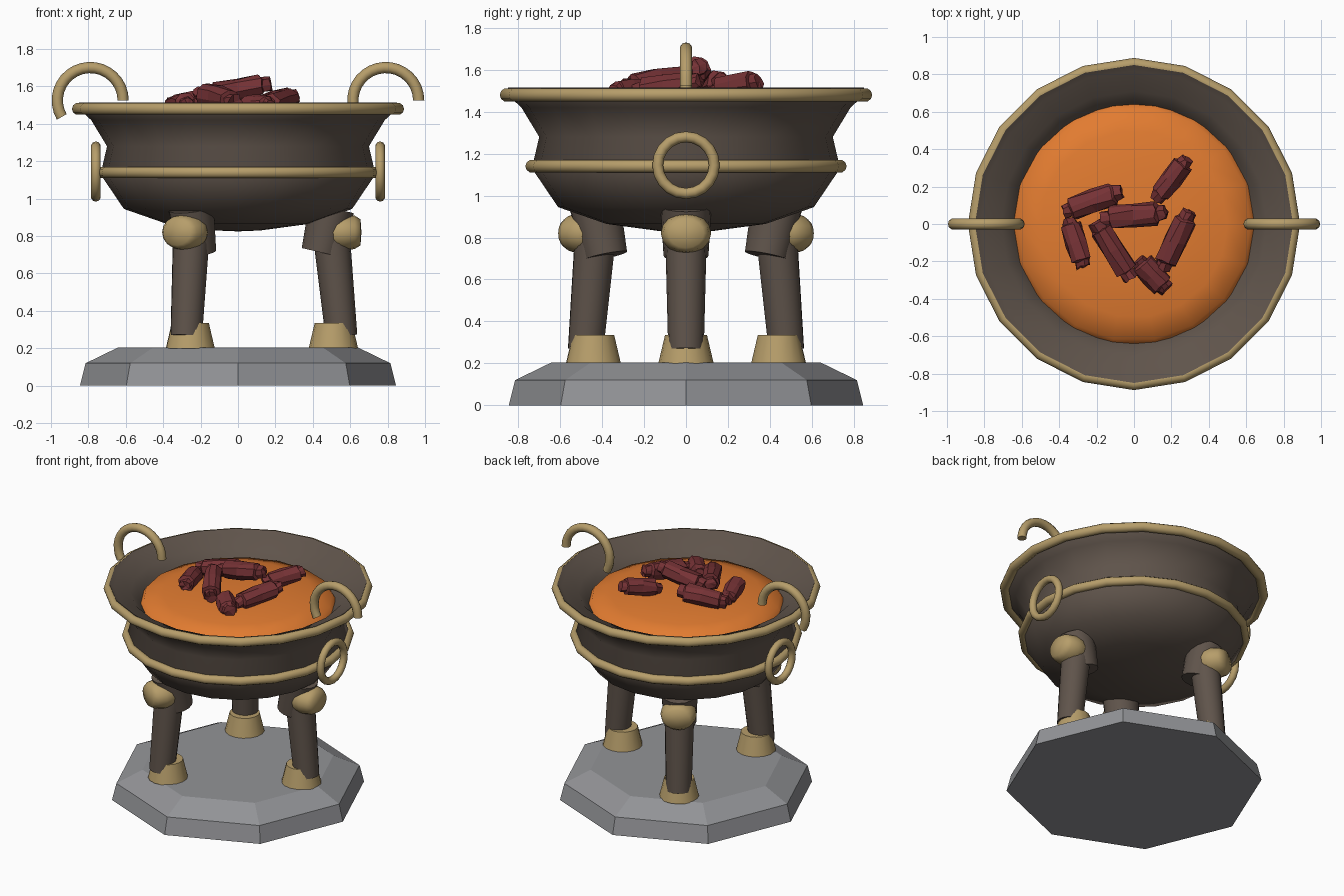
import bpy, bmesh, random
from math import radians, cos, sin, pi
from mathutils import Matrix, Vector

random.seed(4)
cube = bpy.data.objects.get("Cube")
if cube:
    bpy.data.objects.remove(cube, do_unlink=True)


def material(name, rgb):
    m = bpy.data.materials.new(name)
    m.use_nodes = True
    m.diffuse_color = (*rgb, 1)
    m.node_tree.nodes["Principled BSDF"].inputs["Base Color"].default_value = (*rgb, 1)
    return m


iron = material("dark_bronze", (0.115, 0.088, 0.07))
brass = material("brass", (0.47, 0.34, 0.145))
stone = material("stone_grey", (0.29, 0.295, 0.31))
glow = material("ember_orange", (0.76, 0.2, 0.03))
coal_red = material("coal_red", (0.18, 0.032, 0.036))


def lathe(name, profile, sides, mat, place=Matrix(), arc=360, closed=False,
          smooth=50, jitter=0):
    """Spin a (radius, height) profile about z, then place it."""
    bm = bmesh.new()
    verts = [bm.verts.new((r, 0, z)) for r, z in profile]
    pairs = list(zip(verts, verts[1:]))
    if closed:
        pairs.append((verts[-1], verts[0]))
    edges = [bm.edges.new(p) for p in pairs]
    bmesh.ops.spin(bm, geom=verts + edges, cent=(0, 0, 0), axis=(0, 0, 1),
                   steps=sides, angle=radians(arc))
    bmesh.ops.remove_doubles(bm, verts=bm.verts, dist=0.0005)
    if arc < 360:
        bmesh.ops.holes_fill(bm, edges=[e for e in bm.edges if e.is_boundary], sides=0)
    bmesh.ops.recalc_face_normals(bm, faces=bm.faces)
    for v in bm.verts:
        v.co += Vector([random.uniform(-jitter, jitter) for _ in range(3)])
    for f in bm.faces:
        f.smooth = smooth > 0
    for e in bm.edges:
        e.smooth = e.calc_face_angle(0) < radians(smooth)
    bm.transform(place)
    mesh = bpy.data.meshes.new(name)
    bm.to_mesh(mesh)
    bm.free()
    mesh.materials.append(mat)
    obj = bpy.data.objects.new(name, mesh)
    bpy.context.collection.objects.link(obj)
    return obj


def ring(name, major, minor, sides, place, arc=360):
    section = [(major + minor * cos(a * pi / 5), minor * sin(a * pi / 5)) for a in range(10)]
    return lathe(name, section, sides, brass, place, arc, closed=True, smooth=60)


def move(x, y, z):
    return Matrix.Translation((x, y, z))


def turn(angle, axis):
    return Matrix.Rotation(radians(angle), 4, axis)


def limb(name, start, end, r1, r2, angle, mat):
    """Tapered cylinder between two (radius, z) points, swung around the bowl axis."""
    a, b = Vector((start[0], 0, start[1])), Vector((end[0], 0, end[1]))
    d = b - a
    place = turn(angle, 'Z') @ Matrix.Translation(a) @ d.to_track_quat('Z', 'Y').to_matrix().to_4x4()
    return lathe(name, [(0, 0), (r1, 0), (r2, d.length), (0, d.length)], 16, mat, place)


# Octagonal plinth
lathe("plinth", [(0, 0), (0.845, 0), (0.815, 0.12), (0.64, 0.205), (0, 0.205)],
      8, stone, smooth=0)

# Bowl: outside from the bottom up, over the lip and down inside
lathe("bowl", [(0, 0.825), (0.12, 0.83), (0.38, 0.865), (0.61, 0.945), (0.735, 1.13),
               (0.7, 1.28), (0.785, 1.42), (0.85, 1.48), (0.85, 1.515), (0.82, 1.495),
               (0.71, 1.45), (0.645, 1.38), (0.6, 1.3), (0, 1.26)],
      20, iron, smooth=65)
ring("rim_band", 0.855, 0.033, 20, move(0, 0, 1.48))
ring("waist_band", 0.735, 0.031, 20, move(0, 0, 1.14))

# Glowing bed of embers
lathe("ember_bed", [(0.65, 1.37), (0.625, 1.41), (0.5, 1.442), (0.3, 1.465), (0, 1.475)],
      18, glow, smooth=70)

# Curled handles on the rim and hanging rings on the sides
for x, side in ((1, "left"), (-1, "right")):
    ring(side + "_handle", 0.176, 0.03, 18,
         move(x * 0.79, 0, 1.525) @ turn(90, 'X'), arc=210)
    ring(side + "_side_ring", 0.135, 0.026, 20,
         move(x * 0.76, 0, 1.145) @ turn(90, 'Y'))

# Three legs
for i, angle in enumerate((0, 120, 240)):
    n = f"_{i + 1}"
    limb("foot" + n, (0.51, 0.2), (0.51, 0.335), 0.132, 0.1, angle, brass)
    limb("leg" + n, (0.553, 0.265), (0.495, 0.85), 0.085, 0.1, angle, iron)
    limb("shoulder" + n, (0.445, 0.712), (0.5, 0.95), 0.107, 0.122, angle, iron)
    knob = turn(angle, 'Z') @ move(0, 0, 0.82) @ turn(90, 'Y') @ Matrix.Diagonal((0.82, 1, 1, 1))
    lathe("knee_knob" + n, [(0, 0.47), (0.09, 0.47), (0.117, 0.53), (0.12, 0.57),
                            (0.108, 0.625), (0.085, 0.655), (0, 0.66)], 16, brass, knob)

# Rough coals: x, y, z, heading, tilt, length, radius
coals = [(-0.22, 0.12, 1.52, 20, 8, 0.33, 0.062), (0, 0.045, 1.585, 5, 10, 0.35, 0.06),
         (-0.11, -0.14, 1.54, -58, -8, 0.36, 0.062), (-0.31, -0.1, 1.5, -73, 4, 0.27, 0.056),
         (0.22, -0.09, 1.52, 65, 8, 0.35, 0.06), (0.1, -0.27, 1.49, -45, 0, 0.22, 0.062),
         (0.2, 0.24, 1.52, 52, 10, 0.28, 0.056)]
for i, (x, y, z, heading, tilt, length, r) in enumerate(coals):
    h = length / 2
    place = move(x, y, z) @ turn(heading, 'Z') @ turn(90 - tilt, 'Y')
    lathe(f"coal_{i + 1}", [(0, -h), (r * 0.65, -h), (r * 0.7, -h * 0.75), (r, -h * 0.7),
                            (r * 1.05, 0), (r, h * 0.7), (r * 0.7, h * 0.75),
                            (r * 0.65, h), (0, h)],
          9, coal_red, place, smooth=0, jitter=0.008)
